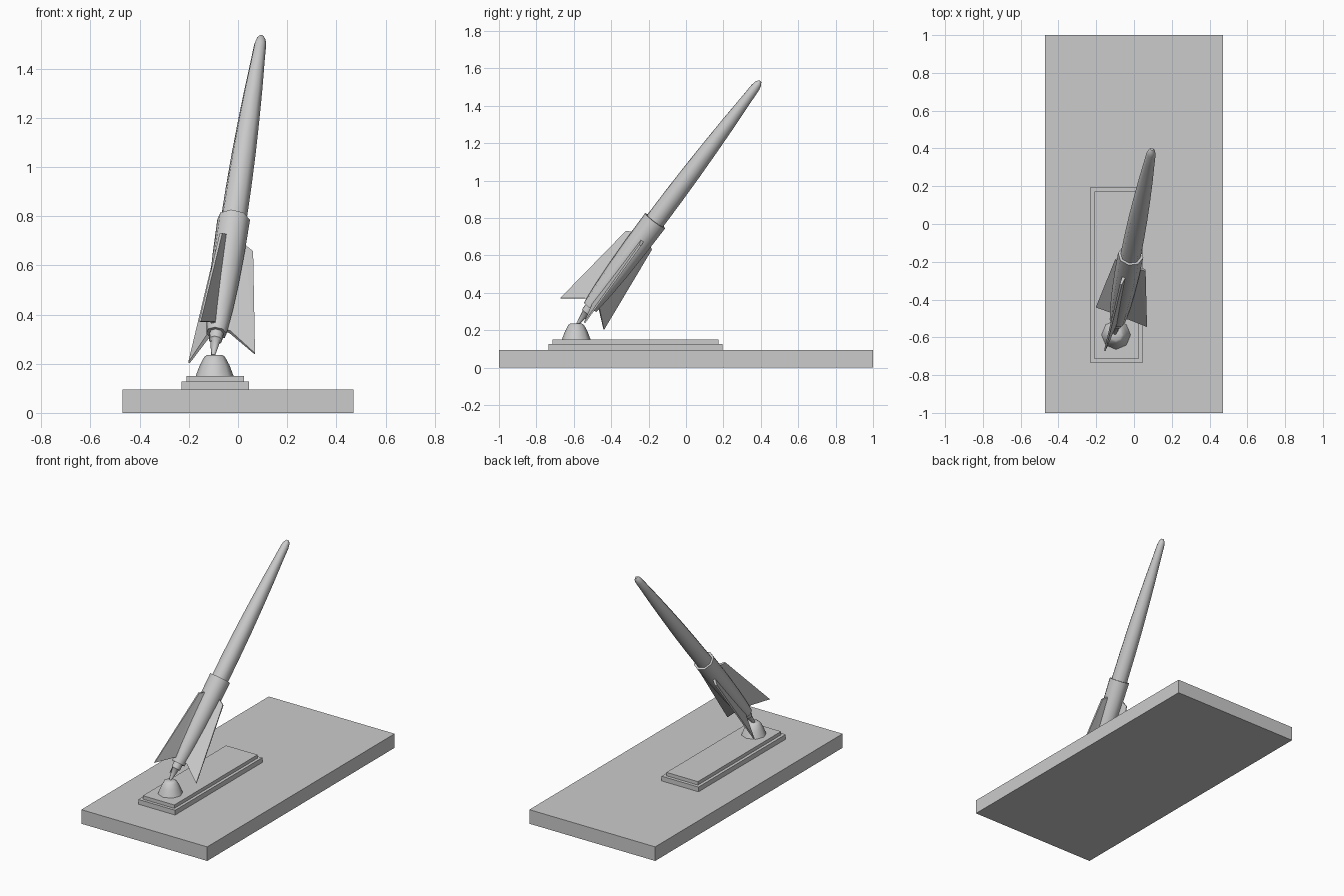
import bpy, bmesh
from math import sin, cos, pi, radians
from mathutils import Vector, Matrix

if "Cube" in bpy.data.objects:
    bpy.data.objects.remove(bpy.data.objects["Cube"])

# Leaning rocket frame: local Z runs along the axis from nozzle to nose
TAIL = Vector((-0.10, -0.575, 0.24))
AXIS = Vector((0.195, 0.97, 1.29)).normalized()
UP = (Vector((0, 0, 1)) - AXIS * AXIS.z).normalized()
SIDE = UP.cross(AXIS)
LEAN = Matrix.Translation(TAIL) @ Matrix((SIDE, UP, AXIS)).transposed().to_4x4()


def finish(name, bm, matrix=None, smooth=None):
    bmesh.ops.recalc_face_normals(bm, faces=bm.faces)
    mesh = bpy.data.meshes.new(name)
    bm.to_mesh(mesh)
    bm.free()
    obj = bpy.data.objects.new(name, mesh)
    bpy.context.collection.objects.link(obj)
    if matrix:
        obj.matrix_world = matrix
    if smooth:
        bpy.ops.object.select_all(action='DESELECT')
        obj.select_set(True)
        bpy.context.view_layer.objects.active = obj
        bpy.ops.object.shade_smooth_by_angle(angle=radians(smooth))
    return obj


def box(name, x0, x1, y0, y1, z0, z1):
    bm = bmesh.new()
    bmesh.ops.create_cube(bm, size=1)
    for v in bm.verts:
        v.co = ((x0 + x1) / 2 + v.co.x * (x1 - x0),
                (y0 + y1) / 2 + v.co.y * (y1 - y0),
                (z0 + z1) / 2 + v.co.z * (z1 - z0))
    return finish(name, bm)


def lathe(name, profile, matrix, sides=8, smooth=50):
    """Revolve (height, radius) pairs about local Z and cap both ends."""
    bm = bmesh.new()
    rings = [[bm.verts.new((r * cos(2 * pi * i / sides), r * sin(2 * pi * i / sides), h))
              for i in range(sides)] for h, r in profile]
    for a, b in zip(rings, rings[1:]):
        for i in range(sides):
            j = (i + 1) % sides
            bm.faces.new((a[i], a[j], b[j], b[i]))
    bm.faces.new(rings[0][::-1])
    bm.faces.new(rings[-1])
    return finish(name, bm, matrix, smooth)


def fin(name, angle):
    # (radius, height, half thickness): swept fin, thinner at its outer edge
    outline = [(0.03, 0.13, 0.009), (0.053, 0.125, 0.009), (0.167, 0.04, 0.004),
               (0.097, 0.545, 0.006), (0.060, 0.567, 0.009), (0.03, 0.567, 0.009)]
    bm = bmesh.new()
    a, b = [[bm.verts.new((s * t, r, h)) for r, h, t in outline] for s in (-1, 1)]
    bm.faces.new(a)
    bm.faces.new(b[::-1])
    for i in range(len(a)):
        j = (i + 1) % len(a)
        bm.faces.new((a[i], b[i], b[j], a[j]))
    bmesh.ops.triangulate(bm, faces=[f for f in bm.faces if len(f.verts) > 4])
    finish(name, bm, LEAN @ Matrix.Rotation(angle, 4, 'Z'))


# Slab and stepped plinth
box("base_slab", -0.47, 0.47, -1, 1, 0, 0.095)
box("plinth_lower", -0.23, 0.045, -0.735, 0.195, 0.095, 0.127)
box("plinth_upper", -0.21, 0.025, -0.715, 0.173, 0.127, 0.15)

# Rounded mound under the nozzle
lathe("support_mound", [(0, 0.077), (0.045, 0.060), (0.078, 0.042), (0.086, 0.030)],
      Matrix.Translation((-0.095, -0.587, 0.15)))

# Rocket body
lathe("nozzle", [(-0.008, 0.008), (0.065, 0.021), (0.07, 0.028), (0.12, 0.030)], LEAN)
lathe("lower_body", [(0.105, 0.042), (0.22, 0.053), (0.36, 0.061),
                     (0.52, 0.066), (0.687, 0.068)], LEAN)
lathe("upper_body", [(0.66, 0.054), (0.85, 0.053), (1.02, 0.050), (1.2, 0.044),
                     (1.36, 0.037), (1.5, 0.029), (1.585, 0.025), (1.612, 0.019),
                     (1.628, 0.008)], LEAN)

# Three swept tail fins
for k in range(3):
    fin(f"tail_fin_{k + 1}", radians(-12 + 120 * k))
